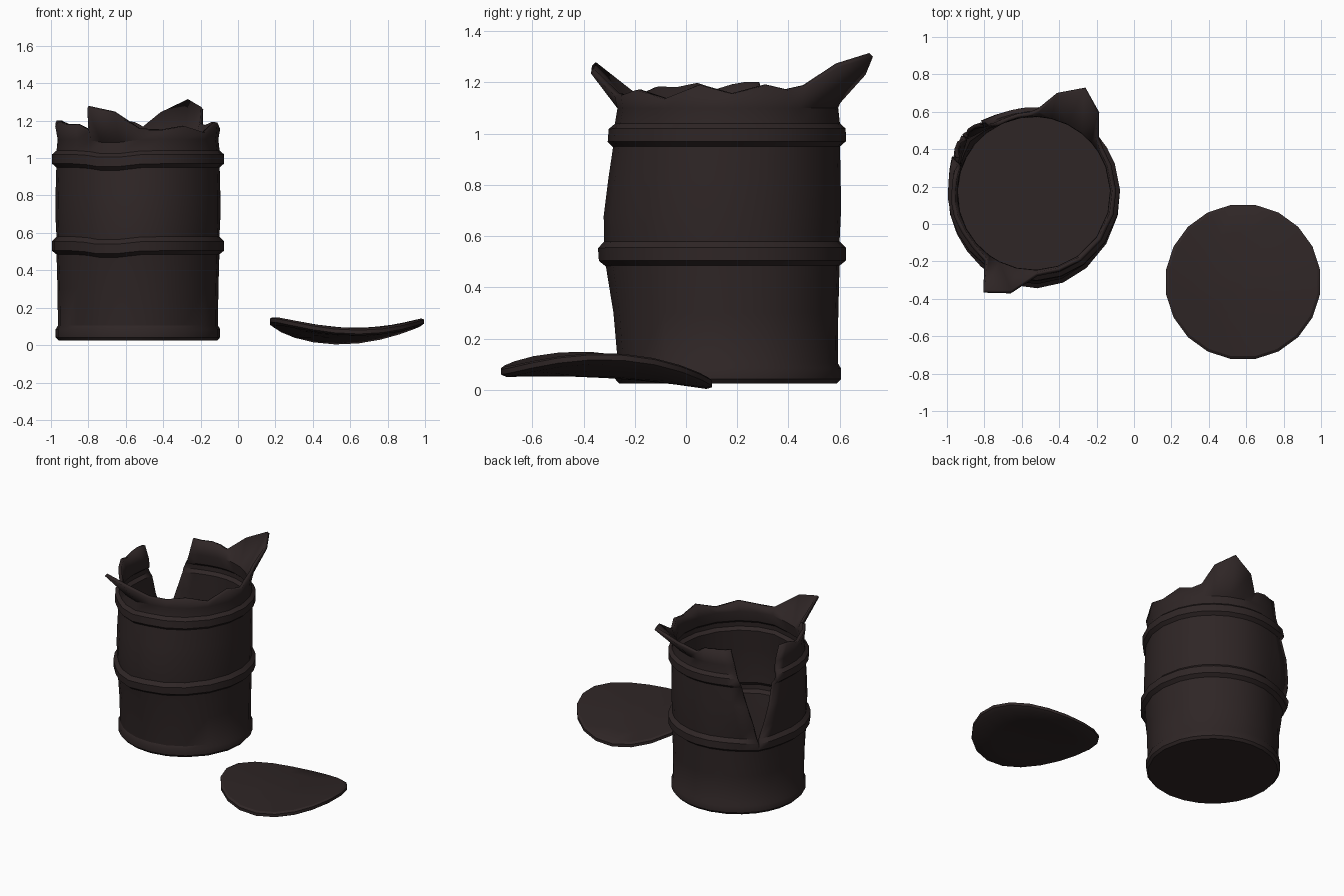
import bpy, bmesh, math

if "Cube" in bpy.data.objects:
    bpy.data.objects.remove(bpy.data.objects["Cube"])

rust = bpy.data.materials.new("dark_rusty_brown")
rust.diffuse_color = (0.028, 0.019, 0.019, 1)
rust.use_nodes = True
rust.node_tree.nodes["Principled BSDF"].inputs["Base Color"].default_value = rust.diffuse_color


def finish(name, bm, angle):
    me = bpy.data.meshes.new(name)
    bm.to_mesh(me)
    bm.free()
    ob = bpy.data.objects.new(name, me)
    bpy.context.collection.objects.link(ob)
    me.materials.append(rust)
    bpy.ops.object.select_all(action='DESELECT')
    ob.select_set(True)
    bpy.context.view_layer.objects.active = ob
    bpy.ops.object.shade_smooth_by_angle(angle=math.radians(angle))
    return ob


def bell(x, width):
    return math.exp(-(x / width) ** 2)


# Barrel: columns run around from one lip of the tear to the other
CX, CY = -0.535, 0.165
TEAR, TIP = 141, 0.54
# column angle, rim radius, rim height (flaps are the wide radii)
rim = [(141, .44, 1.20), (152, .44, 1.20), (164, .44, 1.19), (178, .445, 1.17),
       (194, .445, 1.195), (208, .44, 1.18), (221, .44, 1.18), (234, .45, 1.14),
       (243, .597, 1.265), (257, .55, 1.235), (272, .445, 1.15), (288, .44, 1.15),
       (305, .44, 1.17), (325, .44, 1.135), (345, .44, 1.19), (362, .44, 1.155),
       (380, .44, 1.19), (392, .44, 1.17), (401, .46, 1.18), (411, .555, 1.26),
       (424, .628, 1.30), (437, .55, 1.23), (447, .455, 1.16), (460, .435, 1.19),
       (474, .435, 1.20), (488, .43, 1.20), (501, .43, 1.21)]
# side profile with base lip and two hoops
profile = [(.425, .025), (.44, .042), (.44, .085), (.428, .105), (.43, .3),
           (.435, .485), (.46, .505), (.46, .555), (.435, .58), (.44, .68),
           (.44, .82), (.437, .95), (.46, .97), (.46, 1.02), (.437, 1.04),
           (.43, 1.10), (None, None)]


def wall_point(b, rim_r, rim_z, r, z):
    top = r is None
    if top:
        r, z = rim_r, rim_z
    d0, d1 = b - TEAR, TEAR + 360 - b
    d = min(d0, d1)
    # the tear opens wider with height and its lips curl outwards
    open_t = max(0, min(1, (z - TIP) / (1.2 - TIP)))
    az = b + 23 * open_t * (max(0, 1 - d0 / 60) - max(0, 1 - d1 / 60))
    if top and 395 < b < 450 or top and 230 < b < 275:
        az = b
    r += 0.055 * max(0, 1 - d / 20) * bell(z - .72, .25)
    # bulge and dented hoops on the front
    if not top:
        r += 0.05 * bell(b - 272, 45) * bell(z - .6, .3)
        if z > .4:
            z -= 0.02 * bell(b - 250, 14)
    a = math.radians(az)
    return (CX + r * math.cos(a), CY + r * math.sin(a), z)


bm = bmesh.new()
rows = [[bm.verts.new(wall_point(*c, r, z)) for c in rim] for r, z in profile]
for low, high in zip(rows, rows[1:]):
    for i in range(len(rim) - 1):
        bm.faces.new((low[i], low[i + 1], high[i + 1], high[i]))
bm.faces.new(rows[0][:-1][::-1])
bmesh.ops.remove_doubles(bm, verts=bm.verts[:], dist=0.0005)
barrel = finish("torn_barrel", bm, 32)
shell = barrel.modifiers.new("wall", 'SOLIDIFY')
shell.thickness = 0.022
shell.offset = -1

# Lid: warped disc lying on the ground
LX, LY, R, N = 0.583, -0.31, 0.417, 20


def lid_point(r, h, k):
    a = 2 * math.pi * (k + .5) / N
    x, y = r * math.cos(a), r * math.sin(a)
    X, Y = x / R, y / R
    z = .046 + .062 * X * X - .02 * Y * Y - .025 * Y + .02 * X * Y
    return (LX + x, LY + y, z + h)


bm = bmesh.new()
lid_profile = [(.13, 0), (.27, 0), (.395, 0), (R, .01), (R, .03), (.402, .04),
               (.27, .04), (.13, .04)]
rings = [[bm.verts.new(lid_point(r, h, k)) for k in range(N)] for r, h in lid_profile]
for a, b in zip(rings, rings[1:]):
    for k in range(N):
        m = (k + 1) % N
        bm.faces.new((a[k], a[m], b[m], b[k]))
for ring, h in ((rings[0][::-1], 0), (rings[-1], .04)):
    mid = bm.verts.new(lid_point(0, h, 0))
    for k in range(N):
        bm.faces.new((mid, ring[k], ring[(k + 1) % N]))
bmesh.ops.recalc_face_normals(bm, faces=bm.faces[:])
finish("bent_lid", bm, 32)
